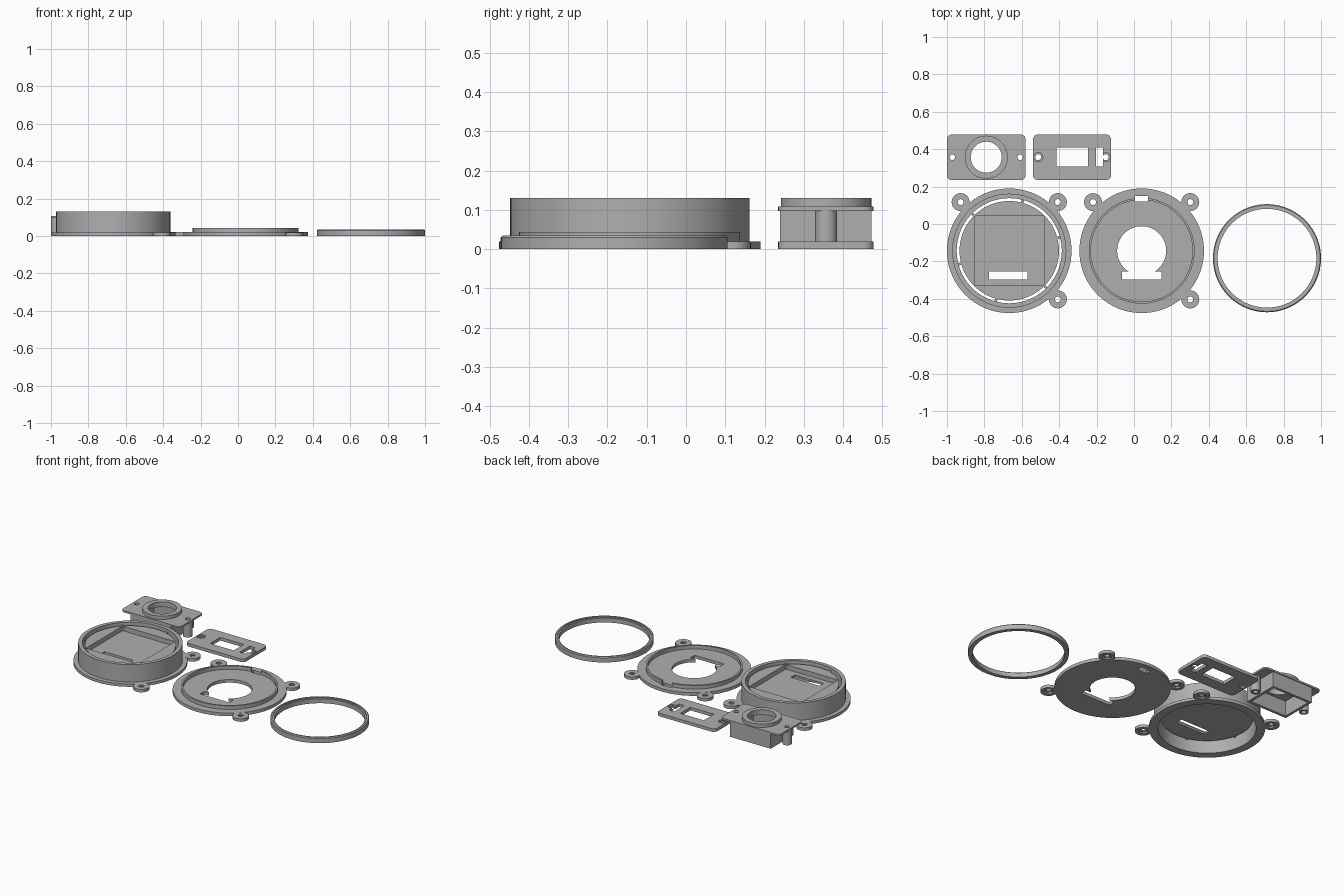
import bpy, bmesh, math
from mathutils import Matrix

if "Cube" in bpy.data.objects:
    bpy.data.objects.remove(bpy.data.objects["Cube"], do_unlink=True)

grey = bpy.data.materials.new("plain_grey")
grey.use_nodes = True
colour = (0.43, 0.43, 0.43, 1)
grey.diffuse_color = colour
grey.node_tree.nodes["Principled BSDF"].inputs["Base Color"].default_value = colour


def finish(bm, name):
    bmesh.ops.recalc_face_normals(bm, faces=bm.faces)
    mesh = bpy.data.meshes.new(name)
    bm.to_mesh(mesh)
    bm.free()
    mesh.materials.append(grey)
    obj = bpy.data.objects.new(name, mesh)
    bpy.context.collection.objects.link(obj)
    return obj


def prism(name, points, z0, z1):
    """Extrude a flat outline from z0 to z1."""
    bm = bmesh.new()
    face = bm.faces.new([bm.verts.new((x, y, z0)) for x, y in points])
    top = bmesh.ops.extrude_face_region(bm, geom=[face])
    verts = [g for g in top["geom"] if isinstance(g, bmesh.types.BMVert)]
    bmesh.ops.translate(bm, verts=verts, vec=(0, 0, z1 - z0))
    return finish(bm, name)


def box(name, x0, x1, y0, y1, z0, z1):
    return prism(name, [(x0, y0), (x1, y0), (x1, y1), (x0, y1)], z0, z1)


def cyl(name, x, y, r, z0, z1, n=32):
    angles = [math.tau * i / n for i in range(n)]
    return prism(name, [(x + r * math.cos(a), y + r * math.sin(a)) for a in angles], z0, z1)


def rounded_plate(name, x0, x1, y0, y1, z0, z1, r=0.025):
    points = []
    corners = [(x1 - r, y1 - r), (x0 + r, y1 - r), (x0 + r, y0 + r), (x1 - r, y0 + r)]
    for k, (cx, cy) in enumerate(corners):
        for i in range(7):
            a = math.pi / 2 * (k + i / 6)
            points.append((cx + r * math.cos(a), cy + r * math.sin(a)))
    return prism(name, points, z0, z1)


def lathe(name, x, y, profile, n=96):
    """Turn a closed (radius, height) profile around a vertical axis."""
    bm = bmesh.new()
    rings = []
    for i in range(n):
        a = math.tau * i / n
        rings.append([bm.verts.new((x + r * math.cos(a), y + r * math.sin(a), z))
                      for r, z in profile])
    m = len(profile)
    for i in range(n):
        p, q = rings[i], rings[(i + 1) % n]
        for j in range(m):
            k = (j + 1) % m
            bm.faces.new((p[j], q[j], q[k], p[k]))
    return finish(bm, name)


def combine(obj, operation, tools):
    """Apply boolean tools to a part, then remove the tools."""
    for tool in tools:
        tool.hide_render = True
        mod = obj.modifiers.new("bool", "BOOLEAN")
        mod.operation, mod.solver, mod.object = operation, "EXACT", tool
        bpy.context.view_layer.objects.active = obj
        bpy.ops.object.modifier_apply(modifier=mod.name)
        bpy.data.objects.remove(tool, do_unlink=True)


CY = -0.143          # shared centre line of the round parts
HX, LX = -0.667, 0.041
EAR = 0.26


def add_ears(obj, cx):
    """Three screw ears with nut pockets underneath."""
    spots = [(cx + sx * EAR, CY + sy * EAR) for sx, sy in ((-1, 1), (1, 1), (1, -1))]
    combine(obj, "UNION", [cyl("ear", x, y, 0.048, 0, 0.019) for x, y in spots])
    combine(obj, "DIFFERENCE", [cyl("hole", x, y, 0.016, -0.1, 0.1, 16) for x, y in spots])
    combine(obj, "DIFFERENCE", [cyl("nut", x, y, 0.028, -0.1, 0.01, 6) for x, y in spots])


# Round housing: flange and drum wall
housing = lathe("housing_shell", HX, CY, [
    (0.281, 0), (0.333, 0), (0.333, 0.018), (0.305, 0.018), (0.305, 0.13), (0.281, 0.13)])
add_ears(housing, HX)

# Inner tray with a square pocket and a cable slot
tray = cyl("housing_tray", HX, CY, 0.266, 0.072, 0.115, 96)
combine(tray, "DIFFERENCE", [
    box("pocket", HX - 0.187, HX + 0.187, CY - 0.187, CY + 0.187, 0.085, 0.2),
    box("slot", -0.775, -0.569, -0.297, -0.254, 0, 0.2)])

# Six small bridges hold the tray inside the drum
for i in range(6):
    bridge = box("tray_bridge", 0.258, 0.29, -0.007, 0.007, 0.074, 0.113)
    bridge.data.transform(Matrix.Translation((HX, CY, 0))
                          @ Matrix.Rotation(math.radians(15 + 60 * i), 4, "Z"))

# Round cover with a raised locating ridge
cover = cyl("round_cover", LX, CY, 0.333, 0, 0.02, 96)
add_ears(cover, LX)
ridge = lathe("cover_ridge", LX, CY, [
    (0.272, 0.015), (0.283, 0.015), (0.283, 0.043), (0.272, 0.043)])
combine(cover, "UNION", [ridge])
combine(cover, "DIFFERENCE", [
    cyl("centre_hole", LX, CY, 0.131, -0.1, 0.1, 64),
    box("slot", -0.063, 0.146, -0.297, -0.254, -0.1, 0.1),
    box("notch", 0.005, 0.075, 0.119, 0.15, -0.1, 0.1)])

# Loose retaining ring with a stepped top
ring = lathe("retaining_ring", 0.711, -0.183, [
    (0.264, 0), (0.289, 0), (0.289, 0.03), (0.284, 0.035), (0.274, 0.035),
    (0.274, 0.028), (0.264, 0.028)])

# Socket box: plate, raised collar, hollow body and screw posts
Y0, Y1, YM = 0.235, 0.478, 0.357
SX = -0.79
socket = rounded_plate("socket_box", -1, -0.58, Y0, Y1, 0.097, 0.108)
body = box("body", SX - 0.145, SX + 0.145, Y0 + 0.005, Y1 - 0.005, 0, 0.1)
collar = cyl("collar", SX, YM, 0.115, 0.1, 0.13, 64)
posts = [cyl("post", SX + s * 0.181, YM, 0.028, 0, 0.1, 24) for s in (-1, 1)]
combine(socket, "UNION", [body, collar] + posts)
combine(socket, "DIFFERENCE", [
    box("hollow", SX - 0.128, SX + 0.128, Y0 + 0.022, Y1 - 0.022, -0.1, 0.097),
    cyl("collar_hole", SX, YM, 0.083, -0.1, 0.2, 64)]
    + [cyl("hole", SX + s * 0.181, YM, 0.015, -0.1, 0.2, 16) for s in (-1, 1)])

# Flat switch plate with window, slot and nut recesses
plate = rounded_plate("switch_plate", -0.54, -0.123, Y0, Y1, 0, 0.02)
combine(plate, "DIFFERENCE", [
    box("window", -0.414, -0.246, 0.307, 0.41, -0.1, 0.1),
    box("slot", -0.203, -0.165, 0.307, 0.41, -0.1, 0.1)])
for x in (-0.512, -0.151):
    combine(plate, "DIFFERENCE", [
        cyl("hole", x, YM, 0.016, -0.1, 0.1, 16),
        cyl("nut", x, YM, 0.027, 0.01, 0.1, 6)])

# Smooth the round walls, keep edges sharp
bpy.ops.object.select_all(action="DESELECT")
for obj in bpy.context.collection.objects:
    if obj.type == "MESH" and obj.data.materials and obj.data.materials[0] == grey:
        obj.select_set(True)
        bpy.context.view_layer.objects.active = obj
bpy.ops.object.shade_smooth_by_angle(angle=math.radians(25))
